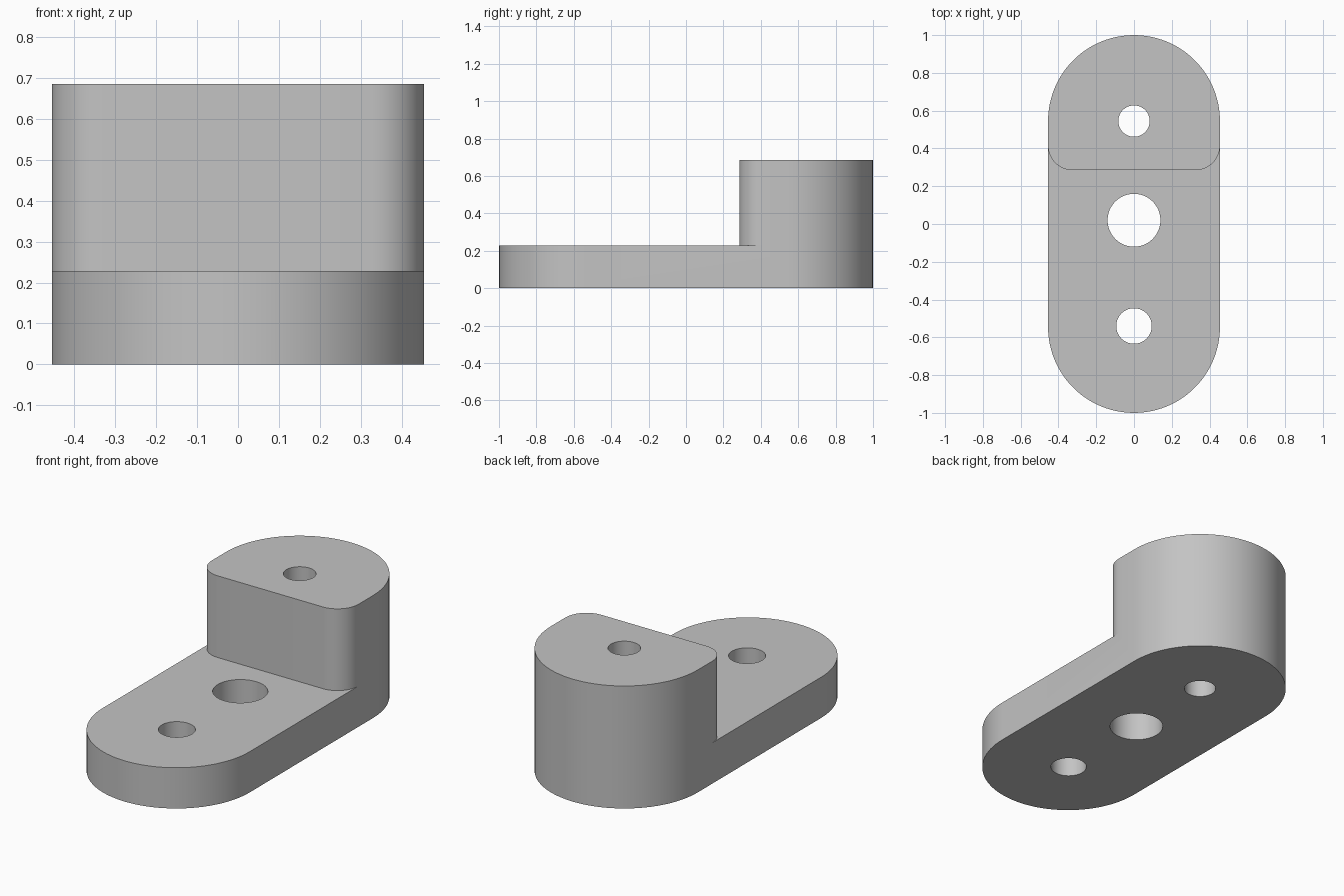
import bpy, bmesh
from math import sin, cos, pi, radians

if "Cube" in bpy.data.objects:
    bpy.data.objects.remove(bpy.data.objects["Cube"], do_unlink=True)

R, END = 0.455, 0.545          # plate half width, centre of rounded ends
BASE_H, TOP_H = 0.228, 0.685   # plate thickness, full height
STEP_Y, FILLET = 0.285, 0.13   # front wall of the raised block, its corners

grey = bpy.data.materials.new("matte grey")
grey.use_nodes = True
colour = (0.55, 0.55, 0.55, 1)
grey.diffuse_color = colour
grey.node_tree.nodes["Principled BSDF"].inputs["Base Color"].default_value = colour


def arc(cx, cy, r, start, end, steps):
    angles = [radians(start + (end - start) * i / steps) for i in range(steps + 1)]
    return [(cx + r * cos(a), cy + r * sin(a)) for a in angles]


def prism(name, outline, z0, z1):
    """Extrude a closed outline between two heights."""
    bm = bmesh.new()
    face = bm.faces.new([bm.verts.new((x, y, z0)) for x, y in outline])
    up = bmesh.ops.extrude_face_region(bm, geom=[face])["geom"]
    bmesh.ops.translate(bm, vec=(0, 0, z1 - z0),
                        verts=[v for v in up if isinstance(v, bmesh.types.BMVert)])
    bmesh.ops.recalc_face_normals(bm, faces=bm.faces)
    mesh = bpy.data.meshes.new(name)
    bm.to_mesh(mesh)
    bm.free()
    mesh.materials.append(grey)
    obj = bpy.data.objects.new(name, mesh)
    bpy.context.collection.objects.link(obj)
    return obj


def cut(body, cutter):
    cutter.hide_render = True
    mod = body.modifiers.new(cutter.name, 'BOOLEAN')
    mod.operation, mod.solver, mod.object = 'DIFFERENCE', 'EXACT', cutter
    bpy.context.view_layer.objects.active = body
    bpy.ops.object.modifier_apply(modifier=mod.name)
    bpy.data.objects.remove(cutter, do_unlink=True)


# Full-height body with round ends
body = prism("stepped_bracket",
             arc(0, END, R, 0, 180, 48) + arc(0, -END, R, 180, 360, 48), 0, TOP_H)

# Front step, leaving rounded corners on the raised block
cx, cy = R - FILLET, STEP_Y + FILLET
step = ([(-1, -2), (1, -2), (1, cy)]
        + arc(cx, cy, FILLET, 0, -90, 12)
        + arc(-cx, cy, FILLET, -90, -180, 12) + [(-1, cy)])
cut(body, prism("step_cutter", step, BASE_H, 1))

# Through holes: block hole, large middle hole, front hole
for y, r in ((0.545, 0.083), (0.02, 0.14), (-0.54, 0.094)):
    cut(body, prism("hole_cutter", arc(0, y, r, 0, 352.5, 47), -1, 2))

# Smooth the round walls, keep the edges sharp
bpy.ops.object.select_all(action='DESELECT')
body.select_set(True)
bpy.context.view_layer.objects.active = body
bpy.ops.object.shade_smooth_by_angle(angle=radians(30))
